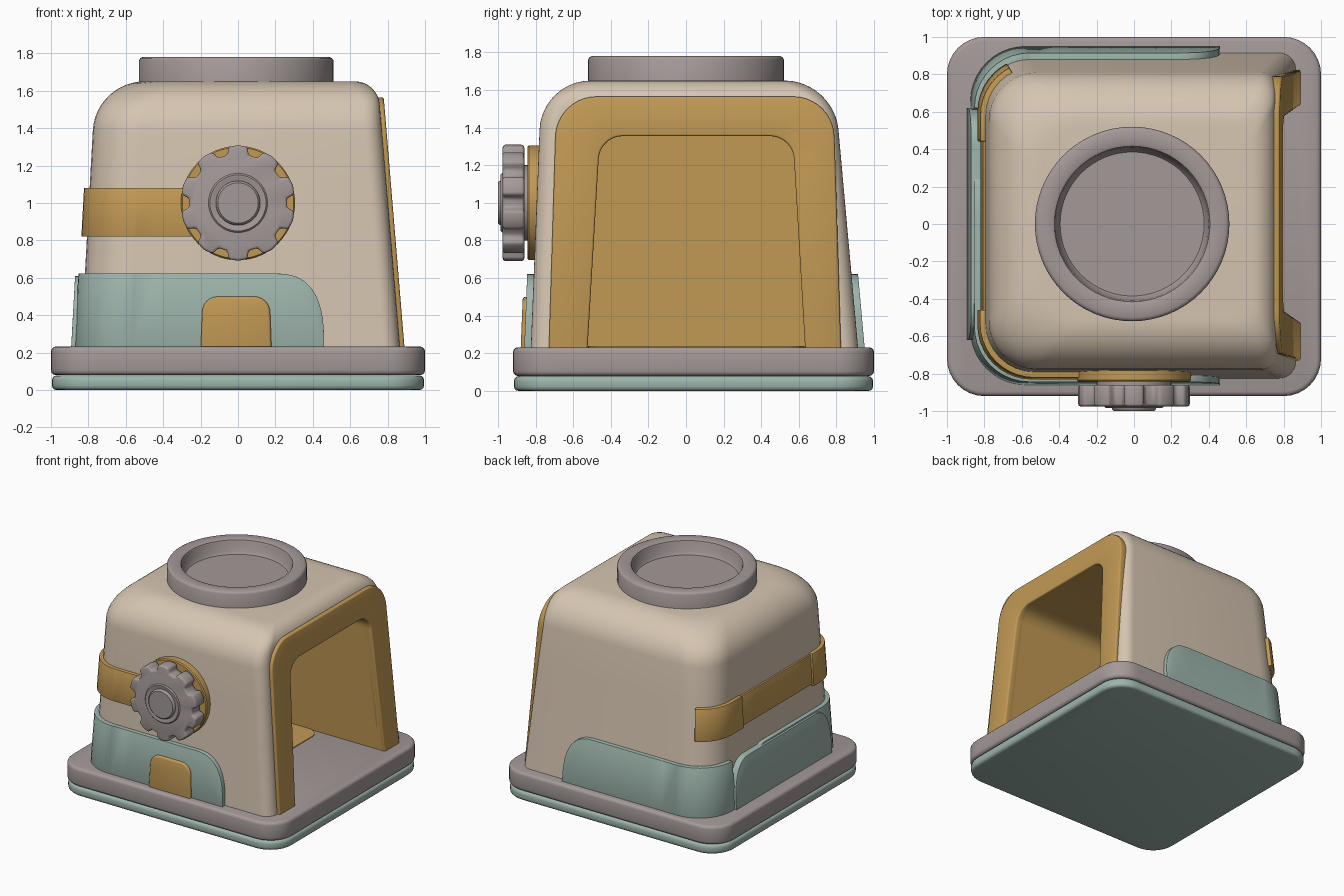
import bpy, bmesh, math
from math import sin, cos, pi, sqrt

if "Cube" in bpy.data.objects:
    bpy.data.objects.remove(bpy.data.objects["Cube"])


def mat(name, rgb):
    m = bpy.data.materials.new(name)
    m.diffuse_color = (*rgb, 1)
    m.use_nodes = True
    m.node_tree.nodes["Principled BSDF"].inputs["Base Color"].default_value = m.diffuse_color
    return m


CREAM = mat("cream", (0.67, 0.56, 0.44))
GREY = mat("warm grey", (0.37, 0.32, 0.315))
TEAL = mat("pale teal", (0.34, 0.46, 0.41))
ORANGE = mat("ochre", (0.54, 0.32, 0.09))


def finish(name, bm, mats, bevel=0.0, segs=3, cutter=None, angle=40):
    """Turn a bmesh into an object, apply its bevel or cut, shade it smooth."""
    bmesh.ops.remove_doubles(bm, verts=bm.verts, dist=1e-5)
    bmesh.ops.recalc_face_normals(bm, faces=bm.faces)
    me = bpy.data.meshes.new(name)
    bm.to_mesh(me)
    bm.free()
    ob = bpy.data.objects.new(name, me)
    bpy.context.collection.objects.link(ob)
    for m in mats:
        me.materials.append(m)
    bpy.ops.object.select_all(action='DESELECT')
    ob.select_set(True)
    bpy.context.view_layer.objects.active = ob
    if bevel:
        b = ob.modifiers.new("bevel", 'BEVEL')
        b.width, b.segments, b.limit_method, b.angle_limit = bevel, segs, 'ANGLE', 0.7
        bpy.ops.object.modifier_apply(modifier="bevel")
    if cutter:
        c = ob.modifiers.new("cut", 'BOOLEAN')
        c.operation, c.object, c.solver = 'DIFFERENCE', cutter, 'EXACT'
        bpy.ops.object.modifier_apply(modifier="cut")
        bpy.data.objects.remove(cutter)
    bpy.ops.object.shade_smooth_by_angle(angle=math.radians(angle))
    return ob


def loft(rings, caps=True, closed=False):
    """Join closed rings of points with quads."""
    bm = bmesh.new()
    vs = [[bm.verts.new(p) for p in r] for r in rings]
    pairs = list(zip(vs, vs[1:])) + ([(vs[-1], vs[0])] if closed else [])
    for a, b in pairs:
        for i in range(len(a)):
            j = (i + 1) % len(a)
            bm.faces.new((a[i], a[j], b[j], b[i]))
    if caps:
        bm.faces.new(vs[0])
        bm.faces.new(vs[-1])
    return bm


def rounded_rect(x0, x1, y0, y1, rl, rr, z, n=8):
    pts = []
    for cx, cy, r, a in ((x1 - rr, y1 - rr, rr, 0), (x0 + rl, y1 - rl, rl, 1),
                         (x0 + rl, y0 + rl, rl, 2), (x1 - rr, y0 + rr, rr, 3)):
        for i in range(n + 1):
            t = (a + i / n) * pi / 2
            pts.append((cx + r * cos(t), cy + r * sin(t), z))
    return pts


def lathe(profile, place, n=64):
    """Spin (radius, height) points; place maps local x, y, height to space."""
    return loft([[place(r * cos(2 * pi * i / n), r * sin(2 * pi * i / n), h)
                  for i in range(n)] for r, h in profile])


def upright(x, y, h):
    return (x - 0.01, y, h)


def facing(x, y, h):
    return (x, -h, 1.0 + y)


# Wall positions of the leaning body at height z
def walls(z):
    d = z - 0.23
    return -0.84 + 0.055 * d, 0.865 - 0.083 * d, -0.825 + 0.04 * d, 0.915 - 0.09 * d


RC = 0.26

# Base slab and its coloured foot
for name, z0, z1, g, m in (("base_foot", 0, 0.078, 0.005, TEAL),
                           ("base_slab", 0.08, 0.232, 0, GREY)):
    finish(name, loft([rounded_rect(-1 + g, 1 - g, -0.92 + g, 1 - g, 0.2, 0.2, z)
                       for z in (z0, z1)]), [m], 0.025)


# Arch outline in y and z, used for the doorway
def arch(y0, y1, top, lean, r, n=10, z0=0.2):
    a, b = y0 + lean, y1 - lean
    pts = [(y0, z0)]
    pts += [(a + r - r * cos(i / n * pi / 2), top - r + r * sin(i / n * pi / 2)) for i in range(n + 1)]
    pts += [(b - r + r * sin(i / n * pi / 2), top - r + r * cos(i / n * pi / 2)) for i in range(n + 1)]
    return pts + [(y1, z0)]


inner = arch(-0.525, 0.635, 1.355, 0.06, 0.13)
outer = arch(-0.73, 0.825, 1.565, 0.035, 0.22)

# Hollow body
bm = loft([[(x, y, z) for y, z in inner] for x in (-0.68, 1.2)])
for f in bm.faces:
    f.material_index = 1
hollow = finish("hollow_cutter", bm, [CREAM, ORANGE])
hollow.hide_render = True
rings = []
levels = [(z, 0) for z in (0.2, 0.5, 0.8, 1.1)]
levels += [(1.39 + 0.26 * sin(t), 0.26 * (1 - cos(t))) for t in [i * pi / 24 for i in range(13)]]
for z, inset in levels:
    l, r, f, b = walls(z)
    u = max(0, (z - 1.53) / 0.12)
    right = 0.12 * (1 - sqrt(max(0, 1 - u * u)))
    rings.append(rounded_rect(l + inset, r - right, f + inset, b - inset, RC, 0.09, z))
finish("body", loft(rings), [CREAM, ORANGE], cutter=hollow)
finish("inner_floor", loft([rounded_rect(-0.7, 0.3, -0.52, 0.63, 0.02, 0.1, z)
                            for z in (0.225, 0.238)]), [ORANGE])


# Doorway frame leaning with the wall
def on_side(pts, off):
    return [(0.89 - 0.083 * (z - 0.23) - off, y, z) for y, z in pts]


sections = list(zip(on_side(inner, 0.07), on_side(inner, 0), on_side(outer, 0), on_side(outer, 0.07)))
finish("doorway_frame", loft(sections), [ORANGE], 0.012)


# Trim strips that follow the front, left and back walls
def wall_pt(kind, t, z, off):
    l, _, f, b = walls(z)
    if kind == 'front':
        return (t, f - off, z)
    if kind == 'back':
        return (t, b + off, z)
    if kind == 'left':
        return (l - off, t, z)
    cy = f + RC if kind == 'front_corner' else b - RC
    return (l + RC + (RC + off) * cos(t), cy + (RC + off) * sin(t), z)


def span(kind, a, b, n):
    return [(kind, a + (b - a) * i / n) for i in range(n + 1)]


def strip(name, m, cols, z0, top, off, bevel=0.01):
    sections = []
    for k, t in cols:
        z1 = top(t if k in ('front', 'back', 'left') else -9)
        sections.append([wall_pt(k, t, z0, -0.03), wall_pt(k, t, z1, -0.03),
                         wall_pt(k, t, z1, off), wall_pt(k, t, z0, off)])
    finish(name, loft(sections), [m], bevel, 2)


FRONT_CORNER = span('front_corner', 1.5 * pi, pi, 10)
BACK_CORNER = span('back_corner', pi, pi / 2, 10)


def shoulder(end, r, low, high):
    """Height that drops in a quarter round toward an end of the strip."""
    def top(t):
        u = min(1, max(0, (t - end + r) / r))
        return low + (high - low) * (1 - u ** 2.6) ** (1 / 2.6)
    return top


ease = [0.46 - 0.26 * (1 - cos(i / 14 * pi / 2)) for i in range(15)]
cols = [('front', x) for x in ease] + span('front', 0.15, -0.56, 6) + FRONT_CORNER
cols += span('left', -0.54, 0.6, 6) + BACK_CORNER + span('back', -0.56, 0.15, 6)
cols += [('back', x) for x in reversed(ease)]
strip("lower_skirt", TEAL, cols, 0.22, shoulder(0.46, 0.26, 0.25, 0.622), 0.035, 0.008)

half = [0.62 - 0.2 * (1 - cos(i / 12 * pi / 2)) for i in range(13)]
panel = [('left', -y) for y in half] + [('left', y) for y in reversed(half)]
drop = shoulder(0.62, 0.2, 0.25, 0.61)
strip("side_panel", TEAL, panel, 0.22, lambda t: drop(abs(t)), 0.052, 0.006)

strip("belt_front", ORANGE, span('front', -0.1, -0.55, 4) + FRONT_CORNER + [('left', -0.46)],
      0.82, lambda t: 1.08, 0.03)
strip("belt_side", ORANGE, span('left', -0.48, 0.48, 4), 0.83, lambda t: 1.07, 0.014, 0.005)
strip("belt_back", ORANGE, [('left', 0.44)] + BACK_CORNER[:8], 0.82, lambda t: 1.08, 0.03)

# Small front hatch
hatch = [(x, z) for x, z in arch(-0.2, 0.18, 0.5, 0.008, 0.085, 6)]
finish("front_hatch", loft([[(x, y - 0.04 + 0.04 * (z + 0.0), z) for x, z in hatch]
                            for y in (-0.76, -0.848)]), [ORANGE], 0.014)

# Roof collar with a shallow well
collar = [(0.5, 1.58), (0.52, 1.6), (0.52, 1.762), (0.513, 1.774), (0.5, 1.78), (0.43, 1.78),
          (0.416, 1.774), (0.41, 1.76), (0.40, 1.69), (0.385, 1.67), (0.01, 1.67)]
finish("roof_collar", lathe(collar, upright), [GREY])

# Gear with its backing disc and hub
finish("gear_disc", lathe([(0.305, 0.76), (0.305, 0.835), (0.298, 0.843), (0.01, 0.843)], facing), [ORANGE])
teeth = []
for k in range(10):
    for deg, r in ((-12.5, 0.262), (-9.5, 0.304), (0, 0.309), (9.5, 0.304), (12.5, 0.262)):
        a = math.radians(90 + 36 * k + deg)
        teeth.append((r * cos(a), r * sin(a)))
finish("gear", loft([[facing(x, y, h) for x, y in teeth] for h in (0.86, 0.975)]), [GREY], 0.014)
hub = [(0.2, 0.83), (0.2, 0.87), (0.158, 0.88), (0.158, 0.977), (0.15, 0.985), (0.137, 0.984),
       (0.125, 0.979), (0.119, 0.979), (0.117, 0.992), (0.108, 1.0), (0.01, 1.0)]
finish("gear_hub", lathe(hub, facing, 48), [GREY])
